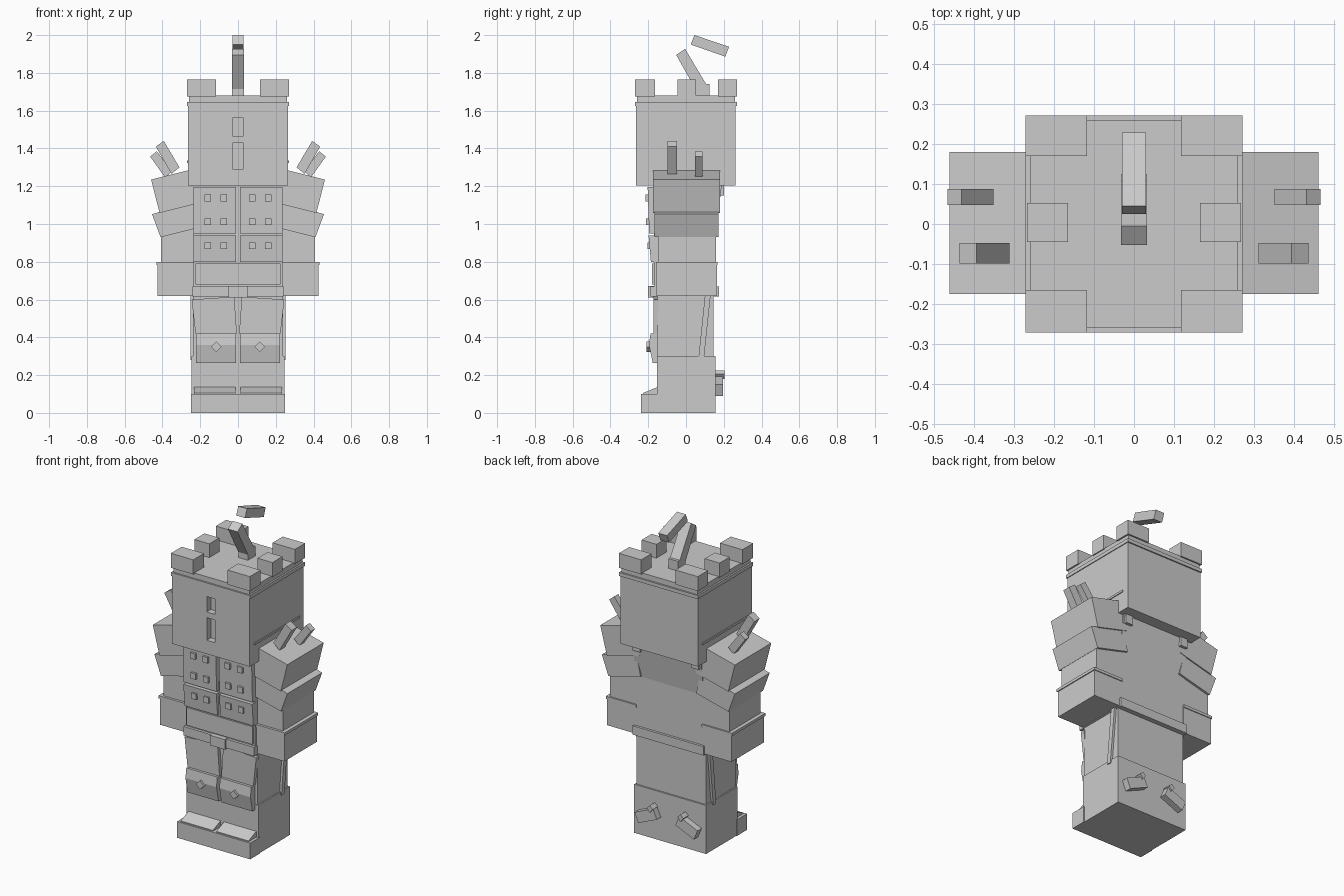
import bpy
import bmesh

cube = bpy.data.objects.get("Cube")
if cube:
    bpy.data.objects.remove(cube, do_unlink=True)

stone = bpy.data.materials.new("stone_grey")
stone.use_nodes = True
GREY = (0.6, 0.6, 0.6, 1)
stone.diffuse_color = GREY
stone.node_tree.nodes["Principled BSDF"].inputs["Base Color"].default_value = GREY


def prism(name, axis, outline, low, high, mirror=False):
    """Extrude an outline along x (y,z points), y (x,z points) or z (x,y points)."""
    place = {"x": lambda a, b, d: (d, a, b),
             "y": lambda a, b, d: (a, d, b),
             "z": lambda a, b, d: (a, b, d)}[axis]
    for side in ((1, -1) if mirror else (1,)):
        bm = bmesh.new()
        rings = [[bm.verts.new(place(a, b, d)) for a, b in outline] for d in (low, high)]
        for ring in rings:
            bm.faces.new(ring)
        n = len(outline)
        for i in range(n):
            j = (i + 1) % n
            bm.faces.new((rings[0][i], rings[0][j], rings[1][j], rings[1][i]))
        for v in bm.verts:
            v.co.x *= side
        bmesh.ops.recalc_face_normals(bm, faces=bm.faces)
        label = name if not mirror else ("left_" if side > 0 else "right_") + name
        mesh = bpy.data.meshes.new(label)
        bm.to_mesh(mesh)
        bm.free()
        mesh.materials.append(stone)
        obj = bpy.data.objects.new(label, mesh)
        bpy.context.scene.collection.objects.link(obj)
    return obj


def box(name, x, y, z, mirror=False):
    corners = [(x[0], y[0]), (x[1], y[0]), (x[1], y[1]), (x[0], y[1])]
    return prism(name, "z", corners, z[0], z[1], mirror)


# Head with two eye slots cut into the front
head = box("head", (-.265, .265), (-.265, .262), (1.205, 1.63))
for label, z in (("lower_slot", (1.29, 1.43)), ("upper_slot", (1.465, 1.56))):
    cutter = box(label + "_cutter", (-.028, .028), (-.4, -.225), z)
    cutter.hide_render = True
    cutter.hide_viewport = True
    cut = head.modifiers.new(label, "BOOLEAN")
    cut.operation = "DIFFERENCE"
    cut.object = cutter
    cut.solver = "EXACT"
box("head_side_strip", (.255, .27), (-.22, .22), (1.322, 1.335), True)

# Battlements
box("rim", (-.27, .27), (-.27, .27), (1.625, 1.647))
box("roof", (-.26, .26), (-.26, .26), (1.64, 1.68))
for label, x, y in (("front_merlon", (.117, .27), (-.27, -.165)),
                    ("middle_merlon", (.165, .267), (-.045, .053)),
                    ("back_merlon", (.117, .27), (.17, .27))):
    box(label, x, y, (1.675, 1.765), True)

# Crest
box("crest_foot", (-.033, .033), (.05, .125), (1.675, 1.74))
prism("crest_stem", "x", [(-.052, 1.895), (-.005, 1.927), (.11, 1.735), (.058, 1.70)], -.033, .033)
prism("crest_tip", "x", [(.045, 2.0), (.228, 1.938), (.208, 1.886), (.025, 1.95)], -.03, .03)

# Torso and chest armour
prism("torso", "x", [(-.17, .66), (.16, .66), (.16, .98), (.19, 1.21), (-.17, 1.21)], -.235, .235)
prism("upper_chest_plate", "x", [(-.16, .95), (-.195, .95), (-.203, 1.195), (-.16, 1.195)],
      .01, .235, True)
prism("lower_chest_plate", "x", [(-.16, .80), (-.186, .80), (-.198, .938), (-.16, .938)],
      .01, .235, True)
box("waist_plate", (-.225, .225), (-.18, -.16), (.68, .79))
for z, front in ((1.137, -.215), (1.012, -.211), (.885, -.205)):
    for x in (.075, .16):
        box("chest_stud", (x - .017, x + .017), (front, -.18), (z - .018, z + .018), True)
box("back_strap_end", (.175, .225), (.15, .2), (1.15, 1.21), True)

# Arms
box("forearm", (.225, .408), (-.145, .158), (.78, 1.1), True)
box("gauntlet", (.225, .425), (-.155, .163), (.62, .79), True)
box("gauntlet_rim", (.225, .431), (-.16, .168), (.783, .80), True)
prism("upper_pauldron", "y", [(.46, 1.235), (.24, 1.29), (.19, 1.115), (.415, 1.058)],
      -.175, .18, True)
prism("lower_pauldron", "y", [(.455, 1.052), (.22, 1.12), (.19, .985), (.41, .93)],
      -.167, .172, True)
prism("front_spike", "y", [(.31, 1.30), (.393, 1.44), (.435, 1.41), (.352, 1.265)],
      -.098, -.047, True)
prism("back_spike", "y", [(.35, 1.28), (.43, 1.385), (.465, 1.357), (.385, 1.245)],
      .048, .087, True)

# Belt
box("belt", (-.242, .242), (-.187, .175), (.615, .67))
box("buckle", (-.05, .05), (-.2, -.17), (.61, .672))

# Legs
box("thighs", (-.238, .238), (-.15, .145), (.29, .63))
box("shins", (-.246, .246), (-.153, .155), (0, .30))
prism("thigh_plate", "y", [(.245, .6), (.02, .615), (.006, .42), (.225, .42)], -.172, -.145, True)
prism("kneepad", "x", [(-.14, .42), (-.188, .42), (-.196, .36), (-.176, .265), (-.14, .265)],
      .01, .222, True)
prism("knee_diamond", "y", [(.115, .377), (.143, .35), (.115, .323), (.087, .35)],
      -.208, -.18, True)
prism("side_strap", "x", [(.065, .28), (.094, .28), (.13, .62), (.10, .62)], .23, .252, True)

# Feet
box("foot", (-.25, .25), (-.238, -.14), (0, .1))
prism("toe_cap", "x", [(-.228, .095), (-.228, .105), (-.15, .137), (-.15, .095)],
      .012, .232, True)

# Heel spurs, outer ends lower
prism("heel_spur", "y", [(.09, .205), (.215, .15), (.19, .09), (.063, .145)], .15, .195, True)
prism("spur_point", "y", [(.105, .225), (.125, .205), (.105, .18), (.085, .205)],
      .15, .205, True)
